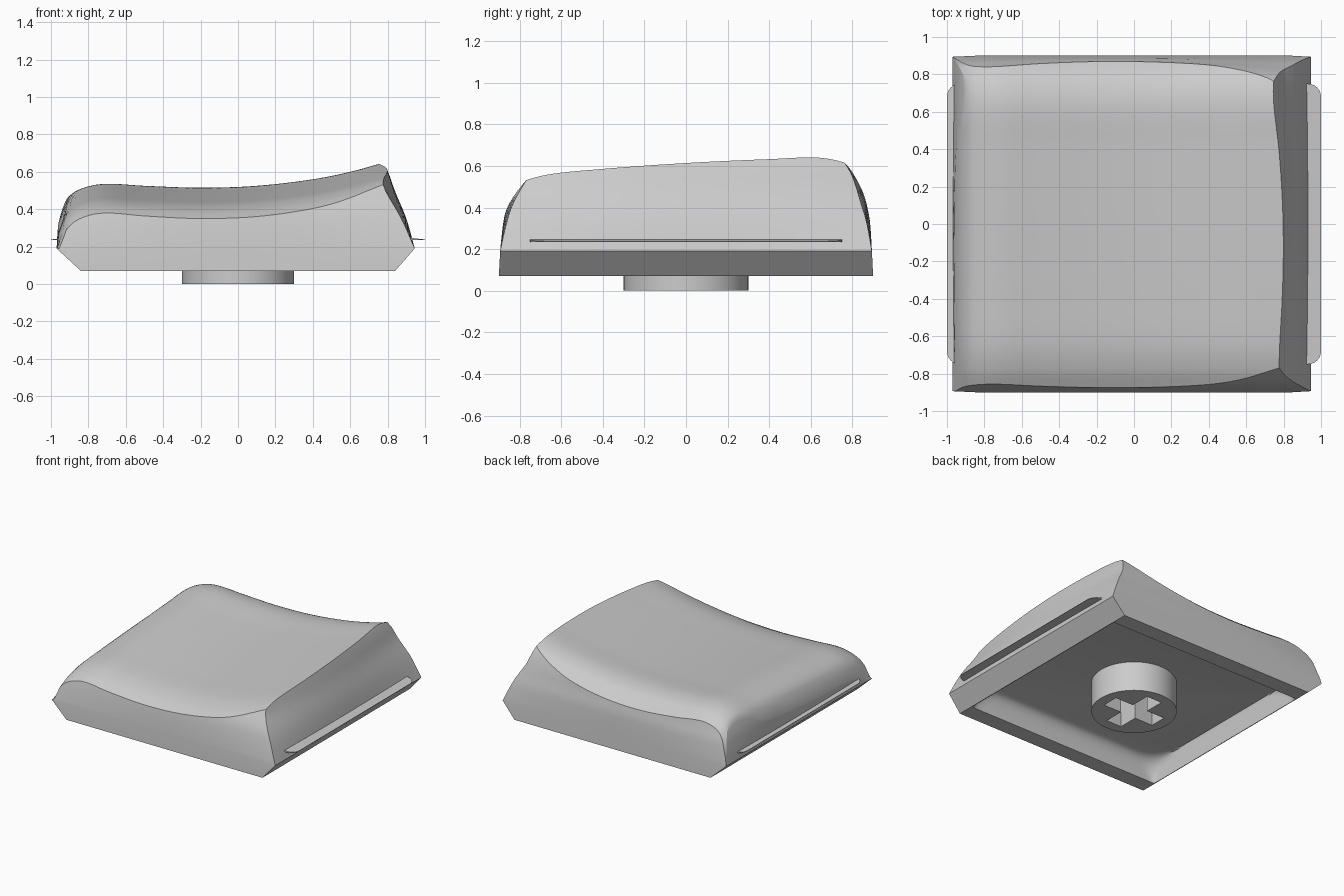
import bpy, bmesh, math
from math import radians, sin, pi

cube = bpy.data.objects.get("Cube")
if cube:
    bpy.data.objects.remove(cube, do_unlink=True)

grey = bpy.data.materials.new("plain grey")
grey.use_nodes = True
colour = (0.6, 0.6, 0.6, 1)
grey.diffuse_color = colour
grey.node_tree.nodes["Principled BSDF"].inputs["Base Color"].default_value = colour


def curve(points):
    """Smooth interpolating function through a few (position, value) points."""
    def slope(i):
        a, b = points[max(i - 1, 0)], points[min(i + 1, len(points) - 1)]
        return (b[1] - a[1]) / (b[0] - a[0])

    def value(p):
        p = min(max(p, points[0][0]), points[-1][0])
        i = 0
        while i < len(points) - 2 and p > points[i + 1][0]:
            i += 1
        (a, va), (b, vb) = points[i], points[i + 1]
        h = b - a
        u = (p - a) / h
        return (va * (1 + 2 * u) * (1 - u) ** 2 + h * slope(i) * u * (1 - u) ** 2
                + vb * u * u * (3 - 2 * u) + h * slope(i + 1) * u * u * (u - 1))
    return value


def finish(bm, name):
    bmesh.ops.recalc_face_normals(bm, faces=bm.faces)
    mesh = bpy.data.meshes.new(name)
    bm.to_mesh(mesh)
    bm.free()
    obj = bpy.data.objects.new(name, mesh)
    bpy.context.collection.objects.link(obj)
    mesh.materials.append(grey)
    return obj


def smooth(obj):
    bpy.ops.object.select_all(action='DESELECT')
    obj.select_set(True)
    bpy.context.view_layer.objects.active = obj
    bpy.ops.object.shade_smooth_by_angle(angle=radians(30))


# Top surface: a profile across x plus a fall-off along y
across = curve([(-1, .25), (-.955, .365), (-.92, .45), (-.85, .505), (-.72, .535),
                (-.5, .525), (-.2, .515), (.1, .525), (.4, .56), (.6, .6), (.8, .655)])
along = curve([(-.9, -.18), (-.865, -.16), (-.78, -.12), (-.65, -.088), (-.4, -.067),
               (0, -.04), (.4, -.015), (.63, 0), (.75, -.02), (.82, -.06), (.9, -.13)])

# Outward reach of each wall by height
SIDE_Z, BASE_Z, FLOOR_Z = .19, .07, .23
left = curve([(.19, -.97), (.3, -.963), (.4, -.95), (.65, -.88)])
right = curve([(.19, .945), (.35, .9), (.5, .838), (.6, .803), (.65, .78)])
front = curve([(.07, -.9), (.2, -.893), (.35, -.875), (.43, -.855), (.53, -.805), (.6, -.75)])
back = curve([(.07, .9), (.33, .885), (.42, .868), (.5, .853), (.6, .81), (.65, .76)])


def place(s, t, z):
    ramp = min(max((z - SIDE_Z) / .3, 0), 1)
    bow_x, bow_y = .05 * ramp * t * t, .035 * ramp * s * s
    x0, x1 = left(z) + bow_x, right(z) - bow_x
    y0, y1 = front(z) + bow_y, back(z) - bow_y
    return x0 + (x1 - x0) * (s + 1) / 2, y0 + (y1 - y0) * (t + 1) / 2


def top_height(s, t):
    low, high = SIDE_Z, .8
    for _ in range(30):
        z = (low + high) / 2
        x, y = place(s, t, z)
        if across(x) + along(y) > z:
            low = z
        else:
            high = z
    return low


def rounded(s, t, hx, hy, r):
    """Square position mapped on a rectangle with round corners."""
    x, y = s * hx, t * hy
    cx = min(max(x, r - hx), hx - r)
    cy = min(max(y, r - hy), hy - r)
    dx, dy = x - cx, y - cy
    length = math.hypot(dx, dy)
    k = max(abs(dx), abs(dy)) / length if length > 1e-9 else 1
    return cx + dx * k, cy + dy * k


# Cap body: top grid, walls, chamfer, rim and cavity
N = 56
steps = [.4 * (2 * i / N - 1) + .6 * sin((i / N - .5) * pi) for i in range(N + 1)]
bm = bmesh.new()
grid = {}
for i, s in enumerate(steps):
    for j, t in enumerate(steps):
        z = top_height(s, t)
        grid[i, j] = bm.verts.new((*place(s, t, z), z))
for i in range(N):
    for j in range(N):
        bm.faces.new([grid[i, j], grid[i + 1, j], grid[i + 1, j + 1], grid[i, j + 1]])

border = ([(i, 0) for i in range(N)] + [(N, j) for j in range(N)]
          + [(N - i, N) for i in range(N)] + [(0, N - j) for j in range(N)])
ring = [grid[key] for key in border]
tops = [v.co.z for v in ring]
params = [(steps[i], steps[j]) for i, j in border]


def add_ring(positions):
    global ring
    new = [bm.verts.new(p) for p in positions]
    for k in range(len(new)):
        n = (k + 1) % len(new)
        bm.faces.new([ring[k], ring[n], new[n], new[k]])
    ring = new


LEVELS = 10
for level in range(1, LEVELS + 1):
    heights = [z + (SIDE_Z - z) * level / LEVELS for z in tops]
    add_ring([(*place(s, t, z), z) for (s, t), z in zip(params, heights)])
add_ring([(s * .84, t * .9, BASE_Z) for s, t in params])
for depth in range(7):
    f = depth / 6
    z = BASE_Z + (FLOOR_Z - BASE_Z) * sin(f * pi / 2)
    add_ring([(*rounded(s, t, .835 - .01 * f, .775 - .085 * f * f, .02 + .23 * f), z)
              for s, t in params])
bm.faces.new(ring)
smooth(finish(bm, "cap_body"))

# Stem: cylinder with a cross-shaped socket
bm = bmesh.new()
bmesh.ops.create_cone(bm, cap_ends=True, segments=64, radius1=.3, radius2=.3, depth=.24)
bmesh.ops.translate(bm, verts=bm.verts, vec=(0, 0, .12))
stem = finish(bm, "stem")
for width, length in ((.44, .13), (.13, .44)):
    bm = bmesh.new()
    bmesh.ops.create_cube(bm, size=1)
    bmesh.ops.scale(bm, verts=bm.verts, vec=(width, length, .5))
    bmesh.ops.translate(bm, verts=bm.verts, vec=(0, 0, -.025))
    cutter = finish(bm, "socket_cutter")
    cutter.hide_render = True
    cut = stem.modifiers.new("socket", 'BOOLEAN')
    cut.operation, cut.solver, cut.object = 'DIFFERENCE', 'EXACT', cutter
    bpy.context.view_layer.objects.active = stem
    bpy.ops.object.modifier_apply(modifier=cut.name)
    bpy.data.objects.remove(cutter, do_unlink=True)
smooth(stem)

# Side fins: thin round-cornered wedges along both sides
for side, name in ((1, "left_fin"), (-1, "right_fin")):
    bm = bmesh.new()
    outline = [(.9, -.75), (.9, .75)]
    for end in (1, -1):
        arc = [(.93 + .07 * sin(a * pi / 12), end * (.68 + .07 * math.cos(a * pi / 12)))
               for a in range(7)]
        outline += arc[::end]
    lower = [bm.verts.new((side * x, y, .235)) for x, y in outline]
    upper = [bm.verts.new((side * x, y, .238 + .12 * (1 - x))) for x, y in outline]
    bm.faces.new(lower)
    bm.faces.new(upper)
    for k in range(len(outline)):
        n = (k + 1) % len(outline)
        bm.faces.new([lower[k], lower[n], upper[n], upper[k]])
    smooth(finish(bm, name))
